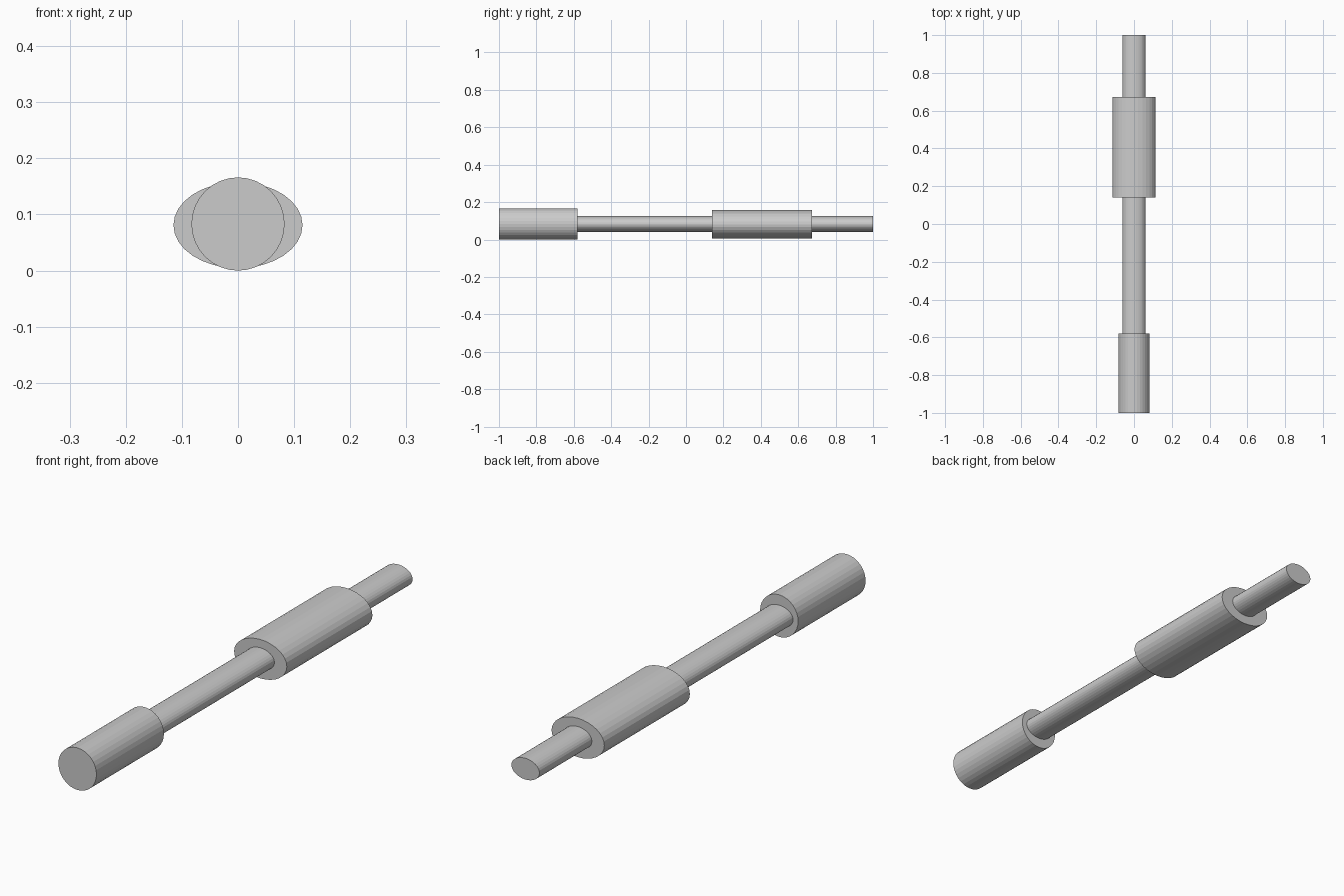
import bpy
import math

if "Cube" in bpy.data.objects:
    bpy.data.objects.remove(bpy.data.objects["Cube"])

CENTRE_Z = 0.083


def bar(name, y0, y1, half_x, half_z, z=CENTRE_Z, sides=32):
    """Elliptical cylinder lying along y from y0 to y1."""
    bpy.ops.mesh.primitive_cylinder_add(
        vertices=sides, radius=1, depth=1,
        location=(0, (y0 + y1) / 2, z), rotation=(math.pi / 2, 0, 0))
    ob = bpy.context.object
    ob.name = name
    # local y points along world z once the cylinder is laid down
    ob.scale = (half_x, half_z, y1 - y0)
    bpy.ops.object.transform_apply(location=False, rotation=True, scale=True)
    return ob


# Oval rod running the full length
bar("rod", -0.98, 1.0, 0.061, 0.042)
# Round cap at the front end
bar("end_cap", -1.0, -0.58, 0.083, 0.083)
# Wide oval sleeve near the back end
bar("sleeve", 0.14, 0.673, 0.115, 0.0767, CENTRE_Z - 0.002)
